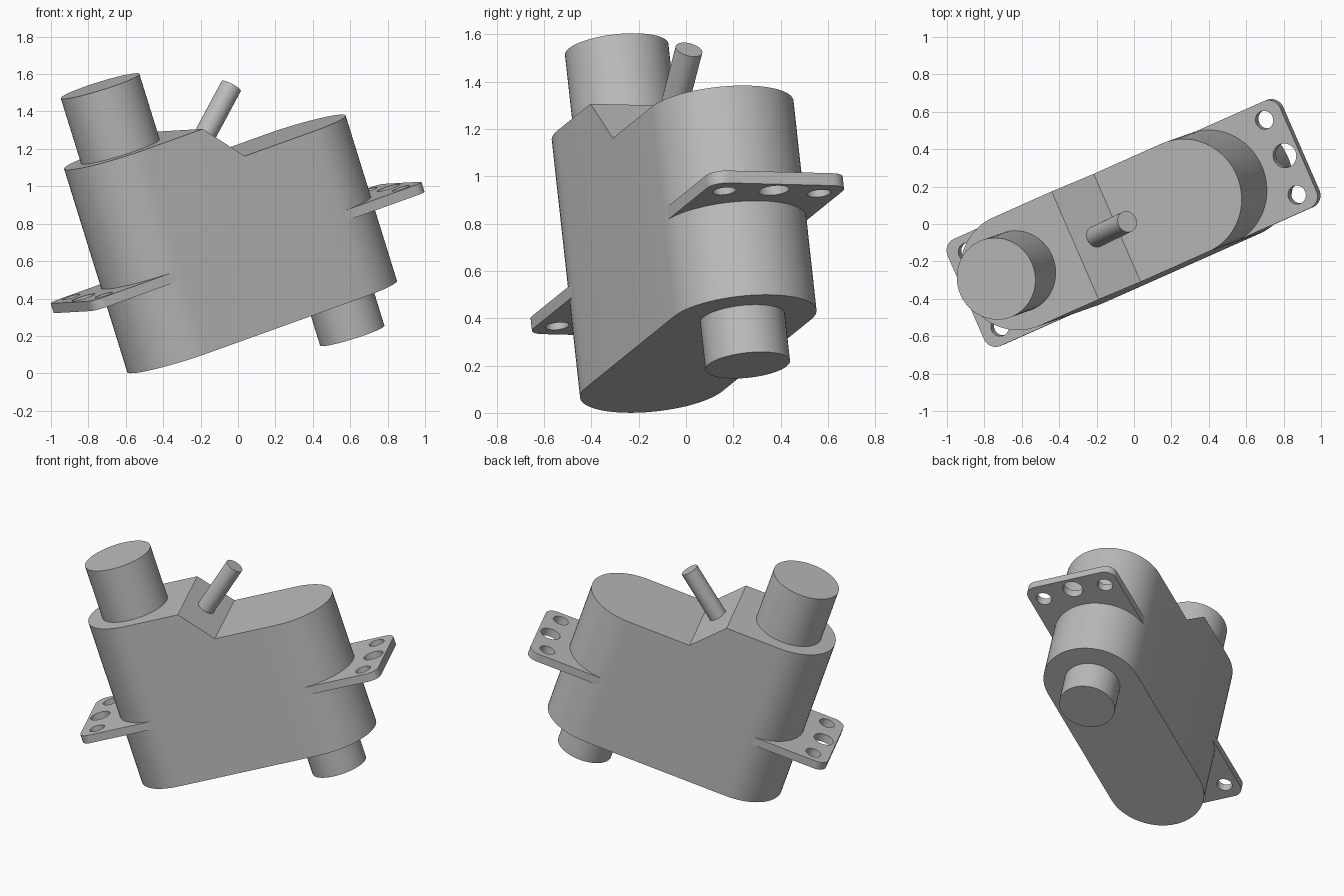
import bpy, bmesh
from math import sin, cos, pi
from mathutils import Matrix, Vector

old = bpy.data.objects.get("Cube")
if old:
    bpy.data.objects.remove(old, do_unlink=True)

# One grey for everything
grey = bpy.data.materials.new("plain_grey")
grey.use_nodes = True
COLOUR = (0.5, 0.5, 0.5, 1)
grey.diffuse_color = COLOUR
grey.node_tree.nodes["Principled BSDF"].inputs["Base Color"].default_value = COLOUR

# Tilted frame: local x runs along the housing, local z along the shafts
up = Vector((-0.295, -0.1045, 0.95)).normalized()
along = Vector((0.868, 0.386, 0.312))
along = (along - up * along.dot(up)).normalized()
across = up.cross(along)
FRAME = Matrix((along, across, up)).transposed().to_4x4()
FRAME.translation = (0.129, 0.052, 0.25)

R = 0.315         # housing end radius
END = 0.484       # end centre distance from the middle
RIDGE, VALLEY = -0.122, 0.064
HIGH, LOW = 1.145, 0.931
SEG = 64


def finish(name, bm, matrix=None):
    """Turn a bmesh into a smooth-shaded object in the tilted frame."""
    bmesh.ops.recalc_face_normals(bm, faces=bm.faces[:])
    mesh = bpy.data.meshes.new(name)
    bm.to_mesh(mesh)
    bm.free()
    mesh.materials.append(grey)
    obj = bpy.data.objects.new(name, mesh)
    bpy.context.collection.objects.link(obj)
    obj.matrix_world = FRAME @ (matrix or Matrix())
    bpy.ops.object.select_all(action="DESELECT")
    obj.select_set(True)
    bpy.context.view_layer.objects.active = obj
    bpy.ops.object.shade_smooth_by_angle(angle=0.6)
    return obj


def arc(x, y, r, start, sweep, n):
    return [(x + r * cos(start + sweep * i / n), y + r * sin(start + sweep * i / n))
            for i in range(n + 1)]


def cylinder(name, r, base, tip):
    base, tip = Vector(base), Vector(tip)
    axis = tip - base
    bm = bmesh.new()
    bmesh.ops.create_cone(bm, cap_ends=True, segments=SEG, radius1=r, radius2=r,
                          depth=axis.length)
    turn = axis.to_track_quat("Z", "Y").to_matrix().to_4x4()
    return finish(name, bm, Matrix.Translation((base + tip) / 2) @ turn)


# Housing: rounded-end outline raised to a stepped, sloping top
outline = (arc(END, 0, R, -pi / 2, pi, SEG // 2)
           + [(VALLEY, R), (RIDGE, R)]
           + arc(-END, 0, R, pi / 2, pi, SEG // 2)
           + [(RIDGE, -R), (VALLEY, -R)])
bm = bmesh.new()
bottom = [bm.verts.new((x, y, 0)) for x, y in outline]
top = [bm.verts.new((x, y, HIGH if x < RIDGE + 0.001 else LOW)) for x, y in outline]
bm.faces.new(bottom)
for i in range(len(top)):
    j = (i + 1) % len(top)
    bm.faces.new((bottom[i], bottom[j], top[j], top[i]))
lid = bm.faces.new(top)
for crease in (RIDGE, VALLEY):
    pair = [v for v in top if abs(v.co.x - crease) < 0.001]
    bmesh.ops.connect_verts(bm, verts=pair)
finish("housing", bm)

# Shafts at opposite ends, and the pin square to the slope
cylinder("upper_shaft", 0.22, (-END, 0, HIGH - 0.05), (-END, 0, 1.513))
cylinder("lower_shaft", 0.18, (END, 0, 0.05), (END, 0, -0.21))
mid = Vector(((RIDGE + VALLEY) / 2, 0, (HIGH + LOW) / 2))
normal = Vector((HIGH - LOW, 0, VALLEY - RIDGE)).normalized()
cylinder("slope_pin", 0.058, mid - normal * 0.05, mid + normal * 0.36)


# Mounting tabs: rounded plates with three holes
def tab(name, side):
    tip, half, corner = 1.024, 0.312, 0.07
    edge = ([(END, -half)]
            + arc(tip - corner, corner - half, corner, -pi / 2, pi / 2, 10)
            + arc(tip - corner, half - corner, corner, 0, pi / 2, 10)
            + [(END, half)])
    loops = [edge]
    for x, y, r in ((0.915, -0.218, 0.05), (0.94, 0, 0.065), (0.915, 0.218, 0.05)):
        loops.append(arc(x, y, r, 0, 2 * pi, 32)[:-1])
    bm = bmesh.new()
    edges = []
    for loop in loops:
        vs = [bm.verts.new((side * x, y, 0.418)) for x, y in loop]
        edges += [bm.edges.new((a, b)) for a, b in zip(vs, vs[1:] + vs[:1])]
    bmesh.ops.triangle_fill(bm, use_beauty=True, edges=edges, normal=(0, 0, 1))
    grown = bmesh.ops.extrude_face_region(bm, geom=bm.faces[:], use_keep_orig=True)["geom"]
    verts = [g for g in grown if isinstance(g, bmesh.types.BMVert)]
    bmesh.ops.translate(bm, verts=verts, vec=(0, 0, 0.055))
    finish(name, bm)


tab("left_tab", 1)
tab("right_tab", -1)
